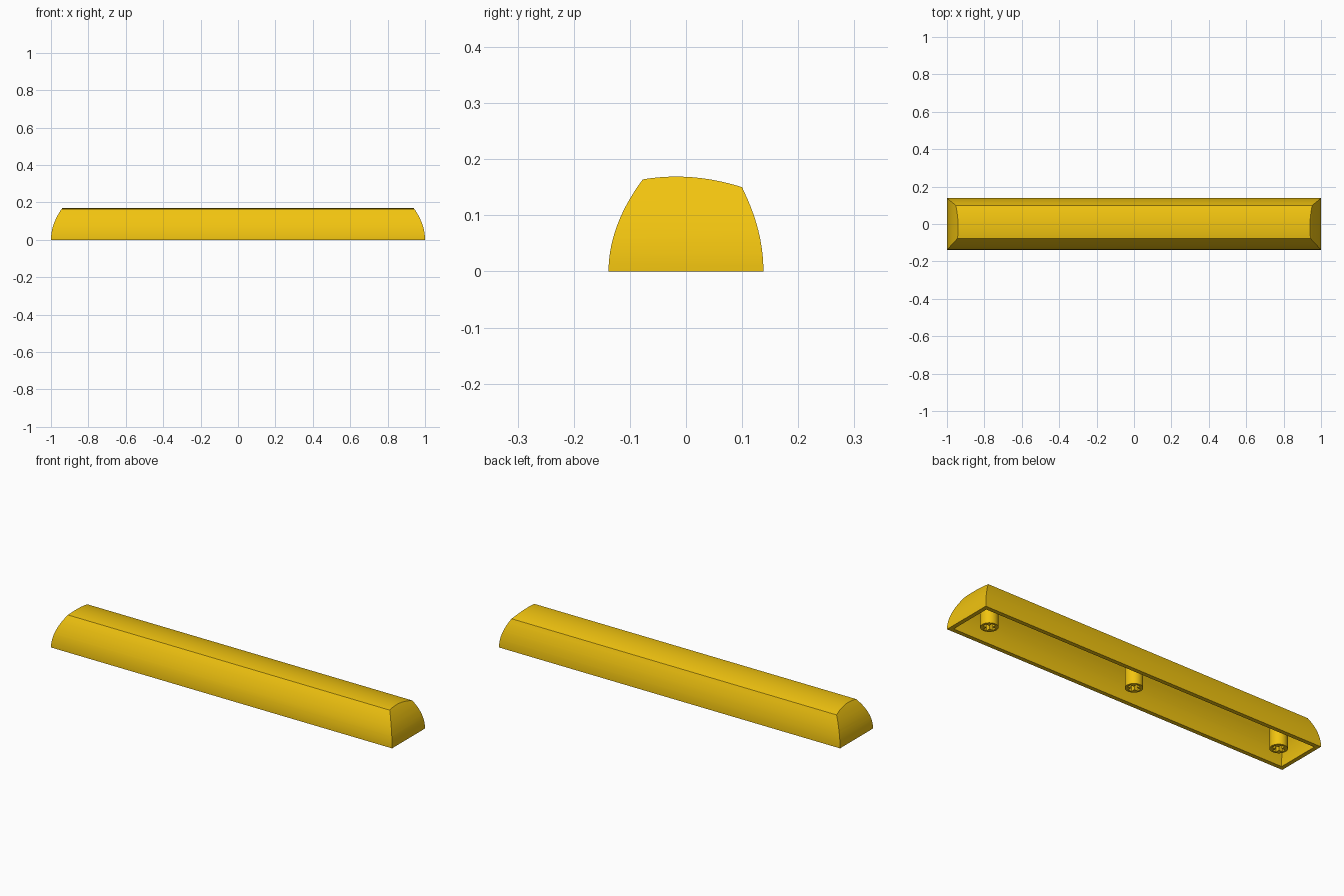
import bpy, bmesh, math

if "Cube" in bpy.data.objects:
    bpy.data.objects.remove(bpy.data.objects["Cube"])

mat = bpy.data.materials.new("yellow_plastic")
mat.diffuse_color = (0.88, 0.55, 0.005, 1)
mat.use_nodes = True
mat.node_tree.nodes["Principled BSDF"].inputs["Base Color"].default_value = mat.diffuse_color


def prism(name, pts, axis, half):
    """Extrude a closed (u, z) outline symmetrically along x or y."""
    def pos(u, z, d):
        return (d, u, z) if axis == "x" else (u, d, z)
    bm = bmesh.new()
    a = [bm.verts.new(pos(u, z, -half)) for u, z in pts]
    b = [bm.verts.new(pos(u, z, half)) for u, z in pts]
    bm.faces.new(a)
    bm.faces.new(b)
    for i in range(len(pts)):
        j = (i + 1) % len(pts)
        bm.faces.new((a[i], a[j], b[j], b[i]))
    bmesh.ops.recalc_face_normals(bm, faces=bm.faces)
    return make(name, bm)


def make(name, bm):
    me = bpy.data.meshes.new(name)
    bm.to_mesh(me)
    bm.free()
    ob = bpy.data.objects.new(name, me)
    bpy.context.collection.objects.link(ob)
    me.materials.append(mat)
    return ob


def activate(ob):
    bpy.ops.object.select_all(action="DESELECT")
    ob.select_set(True)
    bpy.context.view_layer.objects.active = ob


def boolean(ob, cutter, op):
    activate(ob)
    m = ob.modifiers.new("bool", "BOOLEAN")
    m.operation, m.solver, m.object = op, "EXACT", cutter
    bpy.ops.object.modifier_apply(modifier=m.name)
    bpy.data.objects.remove(cutter, do_unlink=True)


def smooth(ob):
    activate(ob)
    bpy.ops.object.shade_smooth_by_angle(angle=math.radians(25))


N = 14


def solid(name, t, drop):
    """Bowed-side bar, inset by t; drop extends it below the ground."""
    front = [(-0.138 + t + 0.061 * (i / N) ** 2, 0.164 * i / N) for i in range(N + 1)]
    back = [(0.138 - t - 0.038 * (i / N) ** 2, 0.149 * i / N) for i in range(N + 1)]
    # crowned top: parabola peaking slightly forward of the middle
    y0, y1 = front[-1][0], back[-1][0]
    top = []
    for i in range(N + 1):
        y = y0 + (y1 - y0) * i / N
        k = 1.36 if y > -0.018 else 1.44
        top.append((y, 0.169 - k * (y + 0.018) ** 2 - t))
    side_f = [(y, z * (0.164 - t) / 0.164) for y, z in front[:-1]]
    side_b = [(y, z * (0.149 - t) / 0.149) for y, z in back[:-1]]
    outline = side_f + top + side_b[::-1]
    if drop:
        outline = [(side_f[0][0], -drop)] + outline + [(side_b[0][0], -drop)]
    bar = prism(name, outline, "x", 1.1)
    # bowed end faces
    end = [(1 - t - 0.057 * (z / 0.165) ** 2, z) for z in [0.2 * i / N for i in range(N + 1)]]
    end = [(1 - t, -0.1)] + end
    ends = prism("ends", end + [(-x, z) for x, z in end[::-1]], "y", 0.3)
    boolean(bar, ends, "INTERSECT")
    return bar


# hollow shell
shell = solid("keycap_shell", 0, 0)
boolean(shell, solid("cavity", 0.022, 0.03), "DIFFERENCE")
smooth(shell)

# three mounting stems with cross-shaped sockets
w, l = 0.010, 0.031
cross = [(-w, -l), (w, -l), (w, -w), (l, -w), (l, w), (w, w),
         (w, l), (-w, l), (-w, w), (-l, w), (-l, -w), (-w, -w)]
for label, x in (("left", -0.863), ("middle", 0), ("right", 0.863)):
    bm = bmesh.new()
    bmesh.ops.create_cone(bm, cap_ends=True, segments=40, radius1=0.042,
                          radius2=0.042, depth=0.153)
    bmesh.ops.translate(bm, verts=bm.verts, vec=(x, 0, 0.0765))
    stem = make(label + "_stem", bm)
    bm = bmesh.new()
    face = bm.faces.new([bm.verts.new((x + u, v, -0.02)) for u, v in cross])
    ext = bmesh.ops.extrude_face_region(bm, geom=[face])
    bmesh.ops.translate(bm, vec=(0, 0, 0.08),
                        verts=[g for g in ext["geom"] if isinstance(g, bmesh.types.BMVert)])
    bmesh.ops.recalc_face_normals(bm, faces=bm.faces)
    boolean(stem, make("socket", bm), "DIFFERENCE")
    smooth(stem)
